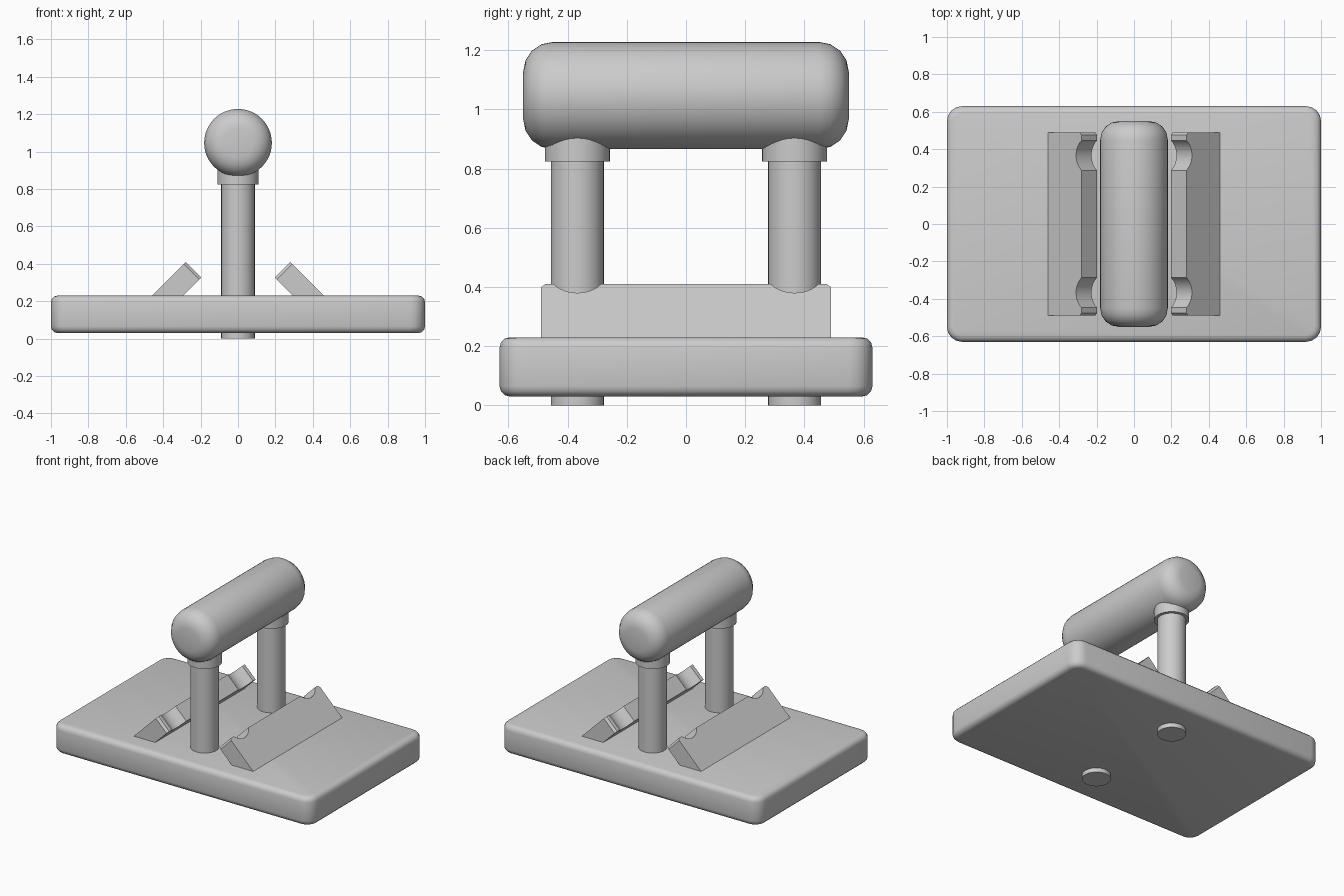
import bpy, bmesh, math
from mathutils import Vector

cube = bpy.data.objects.get("Cube")
if cube:
    bpy.data.objects.remove(cube, do_unlink=True)

grey = bpy.data.materials.new("plain grey")
grey.use_nodes = True
colour = (0.6, 0.6, 0.6, 1)
grey.diffuse_color = colour
grey.node_tree.nodes["Principled BSDF"].inputs["Base Color"].default_value = colour


def finish(obj, name, angle=35):
    """Name, colour and smooth a part."""
    obj.name = obj.data.name = name
    obj.data.materials.clear()
    obj.data.materials.append(grey)
    bpy.ops.object.select_all(action='DESELECT')
    obj.select_set(True)
    bpy.context.view_layer.objects.active = obj
    bpy.ops.object.shade_smooth_by_angle(angle=math.radians(angle))
    return obj


def from_bmesh(bm, name, angle=35):
    bmesh.ops.recalc_face_normals(bm, faces=bm.faces)
    mesh = bpy.data.meshes.new(name)
    bm.to_mesh(mesh)
    bm.free()
    obj = bpy.data.objects.new(name, mesh)
    bpy.context.collection.objects.link(obj)
    return finish(obj, name, angle)


def cylinder(name, radius, low, high, y):
    bpy.ops.mesh.primitive_cylinder_add(vertices=32, radius=radius, depth=high - low,
                                        location=(0, y, (low + high) / 2))
    return finish(bpy.context.object, name)


# Base slab: rounded corners first, then softened top and bottom rims
bm = bmesh.new()
bmesh.ops.create_cube(bm, size=1)
for v in bm.verts:
    v.co = (v.co.x * 2, v.co.y * 1.26, v.co.z * 0.2 + 0.13)
uprights = [e for e in bm.edges if abs(e.verts[0].co.z - e.verts[1].co.z) > 0.1]
bmesh.ops.bevel(bm, geom=uprights, offset=0.08, segments=4, profile=0.5, affect='EDGES')
rims = [e for e in bm.edges if abs(e.verts[0].co.z - e.verts[1].co.z) < 0.01]
bmesh.ops.bevel(bm, geom=rims, offset=0.035, segments=3, profile=0.5, affect='EDGES')
from_bmesh(bm, "base_slab")

# Two posts with collars under the handle
POST_Y = 0.367
for y, end in ((-POST_Y, "front"), (POST_Y, "back")):
    cylinder(end + "_post", 0.09, 0, 0.92, y)
    cylinder(end + "_collar", 0.11, 0.825, 0.95, y)

# Handle bar with rounded ends
bpy.ops.mesh.primitive_cylinder_add(vertices=48, radius=0.181, depth=1.1,
                                    location=(0, 0, 1.047), rotation=(math.pi / 2, 0, 0))
handle = bpy.context.object
bevel = handle.modifiers.new("rounded ends", 'BEVEL')
bevel.width = 0.1
bevel.segments = 4
bevel.limit_method = 'ANGLE'
bevel.angle_limit = math.radians(45)
bpy.ops.object.modifier_apply(modifier=bevel.name)
finish(handle, "handle_bar")


# Leaning plates: profile with two round notches in the upper edge
def notch(y):
    radius, lift, half = 0.097, 0.055, 0.968
    return [(y + radius * math.sin(a), lift - radius * math.cos(a))
            for a in (half * (i / 6 - 1) for i in range(13))]


profile = [(-0.49, -0.32), (-0.49, -0.015), (-0.475, 0)]
profile += notch(-POST_Y) + notch(POST_Y)
profile += [(0.475, 0), (0.49, -0.015), (0.49, -0.32)]

for side, name in ((1, "left_plate"), (-1, "right_plate")):
    corner = Vector((0.28 * side, 0, 0.41))
    up = Vector((-side, 0, 1)).normalized()
    out = Vector((side, 0, 1)).normalized()
    bm = bmesh.new()
    verts = [bm.verts.new(corner + up * v + Vector((0, y, 0))) for y, v in profile]
    face = bm.faces.new(verts)
    grown = bmesh.ops.extrude_face_region(bm, geom=[face])["geom"]
    bmesh.ops.translate(bm, vec=out * -0.117,
                        verts=[g for g in grown if isinstance(g, bmesh.types.BMVert)])
    from_bmesh(bm, name)
